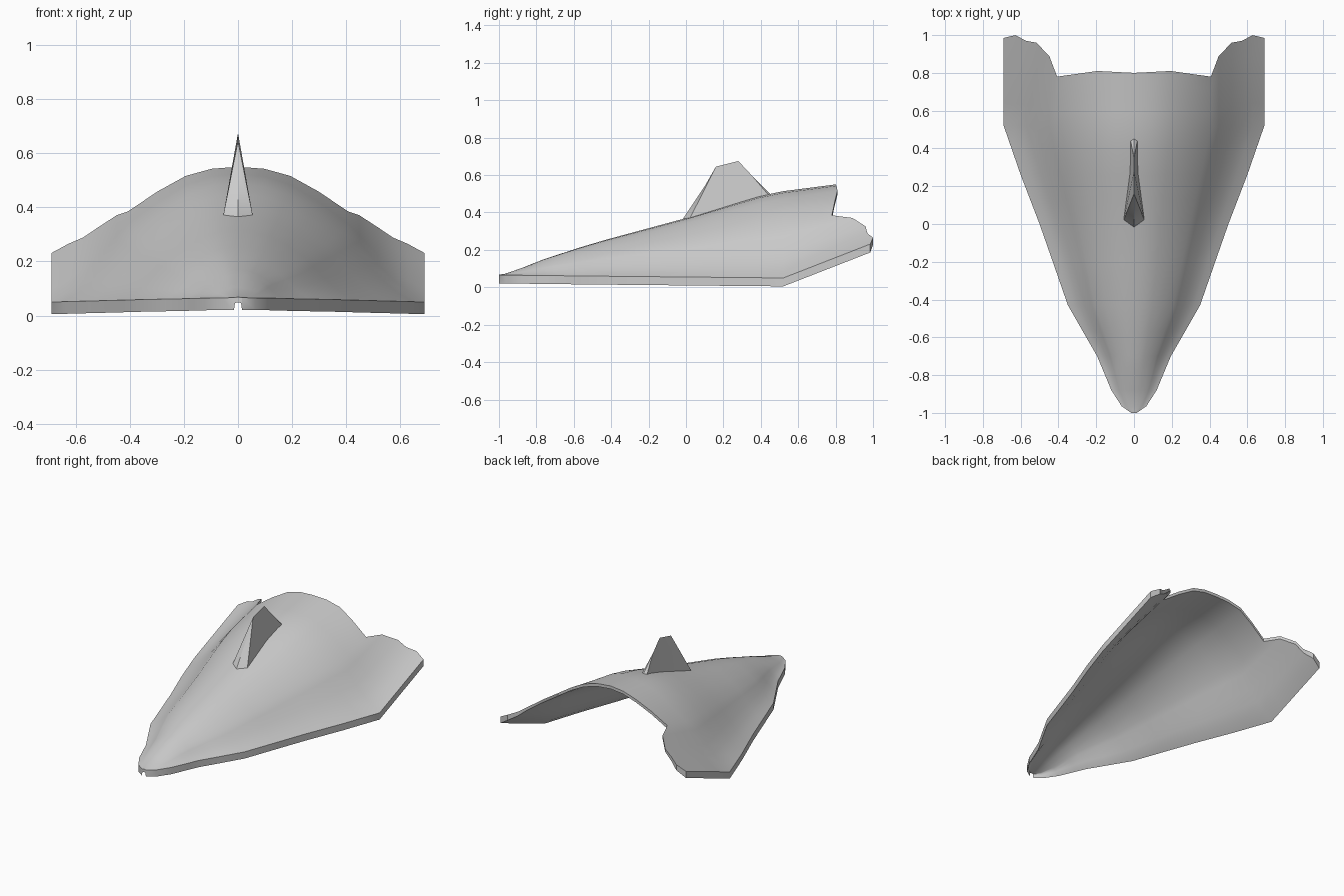
import bpy, bmesh, math

if "Cube" in bpy.data.objects:
    bpy.data.objects.remove(bpy.data.objects["Cube"])


def lerp_table(table, v):
    if v <= table[0][0]:
        return table[0][1]
    for (a, p), (b, q) in zip(table, table[1:]):
        if v <= b:
            return p + (q - p) * (v - a) / (b - a)
    return table[-1][1]


def finish(bm, name, angle):
    bmesh.ops.recalc_face_normals(bm, faces=bm.faces[:])
    me = bpy.data.meshes.new(name)
    bm.to_mesh(me)
    bm.free()
    ob = bpy.data.objects.new(name, me)
    bpy.context.collection.objects.link(ob)
    bpy.ops.object.select_all(action='DESELECT')
    ob.select_set(True)
    bpy.context.view_layer.objects.active = ob
    bpy.ops.object.shade_smooth_by_angle(angle=math.radians(angle))
    return ob


# Profiles along the length: half width, ridge height, rim height
WIDTH = [(-1, .015), (-.965, .065), (-.88, .12), (-.7, .195), (-.57, .27),
         (-.43, .35), (-.2, .43), (0, .5), (.26, .6), (.52, .69)]
RIDGE = [(-1, .068), (-.95, .075), (-.76, .15), (-.5, .235), (0, .37),
         (.45, .505), (.8, .55), (1, .575)]
RIM = [(-1, .066), (-.5, .06), (.52, .05), (1, .237)]
# Profiles across the half span: arch shape, trailing edge, shell thickness
ARCH = [(0, 1), (.14, .98), (.28, .91), (.43, .77), (.59, .59), (.75, .3),
        (.88, .11), (1, 0)]
TRAIL = [(0, .80), (.28, .81), (.59, .78), (.65, .89), (.75, .96),
         (.83, .97), (.91, 1.0), (1, .985)]
THICK = [(0, .02), (.75, .02), (.92, .038), (1, .045)]

half = [.14, .28, .43, .59, .65, .75, .83, .91, 1]
cols = [-t for t in reversed(half)] + [0] + half
stations = [-1, -.965, -.88, -.76, -.7, -.57, -.43, -.2, 0, .13, .26, .39, .52]

# Arched hull shell with thick rim
bm = bmesh.new()
top, low = [], []
for i in range(len(stations) + 4):
    rt, rl = [], []
    for t in cols:
        a = abs(t)
        if i < len(stations):
            y = stations[i]
        else:
            y = .52 + (lerp_table(TRAIL, a) - .52) * (i - len(stations) + 1) / 4
        rim = lerp_table(RIM, y)
        z = rim + (lerp_table(RIDGE, y) - rim) * lerp_table(ARCH, a)
        x = t * lerp_table(WIDTH, y)
        rt.append(bm.verts.new((x, y, z)))
        rl.append(bm.verts.new((x, y, z - lerp_table(THICK, a))))
    top.append(rt)
    low.append(rl)
for g in (top, low):
    for r, s in zip(g, g[1:]):
        for j in range(len(cols) - 1):
            bm.faces.new((r[j], r[j + 1], s[j + 1], s[j]))


# Close the shell around its border
def border(g):
    return (g[0] + [r[-1] for r in g[1:]] + g[-1][-2::-1]
            + [r[0] for r in g[-2:0:-1]])


bt, bl = border(top), border(low)
for k in range(len(bt)):
    bm.faces.new((bt[k - 1], bt[k], bl[k], bl[k - 1]))
finish(bm, "hull_shell", 40)

# Dorsal fin: wide at the front, pinched at the waist
bm = bmesh.new()
V = bm.verts.new
front, mid = V((0, -.02, .36)), V((0, .1, .54))
tip_a, tip_b = V((0, .16, .645)), V((0, .28, .675))
back, tail = V((0, .35, .6)), V((0, .45, .5))
base = V((0, .2, .41))
for s in (-1, 1):
    wide, waist, rear = (V((.055 * s, .02, .367)), V((.022 * s, .27, .44)),
                         V((.018 * s, .44, .495)))
    for f in ((front, wide, mid), (wide, tip_a, mid), (wide, waist, tip_b, tip_a),
              (waist, rear, back, tip_b), (rear, tail, back),
              (front, base, wide), (wide, base, waist),
              (waist, base, rear), (rear, base, tail)):
        bm.faces.new(f)
finish(bm, "dorsal_fin", 40)
